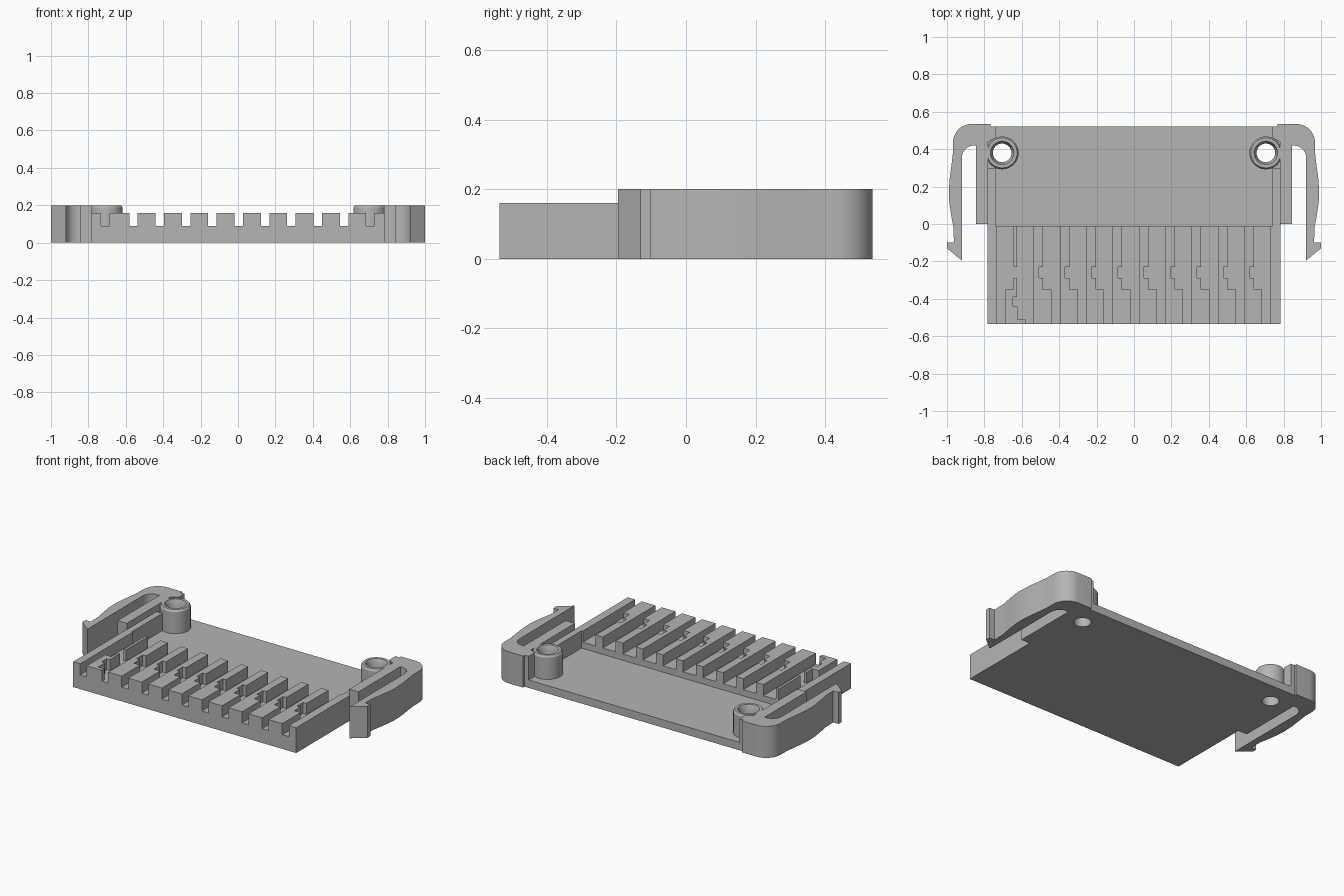
import bpy, bmesh, math

cube = bpy.data.objects.get("Cube")
if cube:
    bpy.data.objects.remove(cube, do_unlink=True)

grey = bpy.data.materials.new("plain grey")
grey.use_nodes = True
grey.diffuse_color = (0.46, 0.46, 0.46, 1)
grey.node_tree.nodes["Principled BSDF"].inputs["Base Color"].default_value = (0.46, 0.46, 0.46, 1)


def add_prism(bm, outline, z0, z1):
    face = bm.faces.new([bm.verts.new((x, y, z0)) for x, y in outline])
    ext = bmesh.ops.extrude_face_region(bm, geom=[face], use_keep_orig=True)
    for v in ext["geom"]:
        if isinstance(v, bmesh.types.BMVert):
            v.co.z = z1


def rect(x0, x1, y0, y1):
    return [(x0, y0), (x1, y0), (x1, y1), (x0, y1)]


def circle(cx, cy, r, n=32):
    return [(cx + r * math.cos(2 * math.pi * i / n),
             cy + r * math.sin(2 * math.pi * i / n)) for i in range(n)]


def arc(cx, cy, r, a0, a1, n=8):
    angles = [math.radians(a0 + (a1 - a0) * i / n) for i in range(n + 1)]
    return [(cx + r * math.cos(a), cy + r * math.sin(a)) for a in angles]


def finish(bm, name, smooth=False):
    bmesh.ops.recalc_face_normals(bm, faces=bm.faces)
    mesh = bpy.data.meshes.new(name)
    bm.to_mesh(mesh)
    bm.free()
    mesh.materials.append(grey)
    obj = bpy.data.objects.new(name, mesh)
    bpy.context.collection.objects.link(obj)
    if smooth:
        bpy.ops.object.select_all(action="DESELECT")
        obj.select_set(True)
        bpy.context.view_layer.objects.active = obj
        bpy.ops.object.shade_smooth_by_angle(angle=math.radians(30))
    return obj


def cut(target, bm, name):
    cutter = finish(bm, name)
    cutter.hide_render = True
    cutter.hide_set(True)
    cutter.display_type = "WIRE"
    mod = target.modifiers.new(name, "BOOLEAN")
    mod.operation = "DIFFERENCE"
    mod.solver = "EXACT"
    mod.use_self = True
    mod.object = cutter


FLOOR, SLOT, TOP, HIGH = 0.05, 0.09, 0.16, 0.2
BACK, FRONT, SHELF = 0.52, -0.535, -0.01
HOLE_X, HOLE_Y = 0.705, 0.38

# Tray body
bm = bmesh.new()
add_prism(bm, rect(-0.783, 0.783, FRONT, BACK), 0, TOP)
tray = finish(bm, "tray")

# Open recess at the back, wider around the posts
bm = bmesh.new()
add_prism(bm, [(-0.74, SHELF), (0.74, SHELF), (0.74, 0.3), (0.9, 0.3),
               (0.9, 0.7), (-0.9, 0.7), (-0.9, 0.3), (-0.74, 0.3)], FLOOR, 0.3)
cut(tray, bm, "recess_cutter")


# Keyed slots: one straight edge at x, one stepped edge
def slot(x, side, steps):
    outline = [(x, 0.1)]
    y_prev = 0.1
    for width, y in steps:
        outline += [(x + side * width, y_prev), (x + side * width, y)]
        y_prev = y
    return outline + [(x, y_prev)]


KEYED = [(0.09, -0.23), (0.113, -0.29), (0.09, -0.35), (0.046, -0.6)]
LONG = [(0.09, -0.39), (0.112, -0.44), (0.088, -0.51), (0.044, -0.6)]
bm = bmesh.new()
add_prism(bm, slot(-0.733, 1, KEYED), SLOT, 0.3)
for i in range(1, 11):
    add_prism(bm, slot(-0.677 + 0.1408 * i, -1, LONG if i == 1 else KEYED), SLOT, 0.3)
cut(tray, bm, "slot_cutter")

# Screw holes through the floor
bm = bmesh.new()
for s in (-1, 1):
    add_prism(bm, circle(s * HOLE_X, HOLE_Y, 0.05), -0.1, 0.3)
cut(tray, bm, "hole_cutter")

for s, side in ((1, "left"), (-1, "right")):
    # Hollow screw post, turned from a profile
    bm = bmesh.new()
    profile = [(0.05, FLOOR), (0.088, FLOOR), (0.088, 0.188), (0.08, HIGH),
               (0.063, HIGH), (0.05, 0.17)]
    n = 32
    rings = [[bm.verts.new((s * HOLE_X + r * math.cos(2 * math.pi * k / n),
                            HOLE_Y + r * math.sin(2 * math.pi * k / n), z))
              for k in range(n)] for r, z in profile]
    for j in range(len(rings)):
        a, b = rings[j], rings[(j + 1) % len(rings)]
        for k in range(n):
            m = (k + 1) % n
            bm.faces.new((a[k], a[m], b[m], b[k]))
    finish(bm, side + "_screw_post", True)

    # Spring latch: root block, rounded bend, bowed arm and hook
    outline = [(0.78, 0), (0.845, 0), (0.845, 0.42)]
    outline += arc(0.855, 0.355, 0.065, 90, 0)
    outline += [(0.92, -0.195), (1.0, -0.13), (1.0, -0.1), (0.963, -0.1),
                (0.965, -0.02), (0.978, 0.05), (0.988, 0.12), (0.99, 0.17),
                (0.986, 0.24), (0.975, 0.32), (0.968, 0.38)]
    outline += arc(0.868, 0.435, 0.1, 0, 90)
    outline += [(0.768, 0.535), (0.768, 0.52), (0.74, 0.52), (0.74, 0.46), (0.78, 0.44)]
    bm = bmesh.new()
    add_prism(bm, [(s * x, y) for x, y in outline], 0, HIGH)
    finish(bm, side + "_latch", True)
